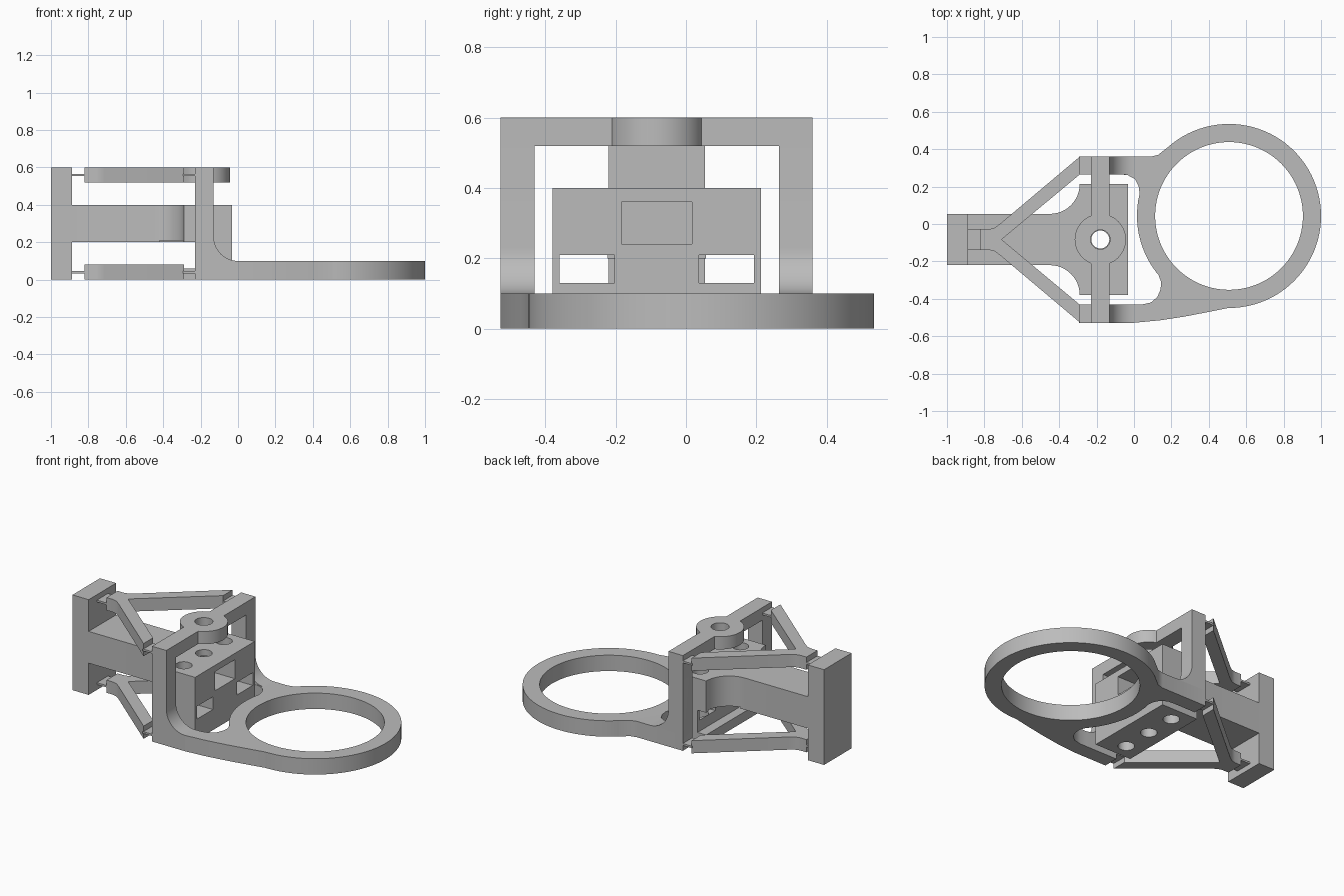
import bpy
import bmesh
from math import cos, sin, pi, radians
from mathutils import Vector

cube = bpy.data.objects.get("Cube")
if cube:
    bpy.data.objects.remove(cube, do_unlink=True)

grey = bpy.data.materials.new("plain_grey")
grey.use_nodes = True
colour = (0.5, 0.5, 0.5, 1)
grey.diffuse_color = colour
grey.node_tree.nodes["Principled BSDF"].inputs["Base Color"].default_value = colour

MID = -0.083      # y of the mechanism's mirror plane
PIVOT = -0.18     # x of the pivot axis


def prism(name, pts, lo, hi, axis="Z"):
    """Extrude an outline: (x, y) along Z, or (x, z) along Y."""
    bm = bmesh.new()
    place = (lambda a, b, h: (a, b, h)) if axis == "Z" else (lambda a, b, h: (a, h, b))
    face = bm.faces.new([bm.verts.new(place(a, b, lo)) for a, b in pts])
    up = Vector(place(0, 0, hi - lo))
    new = bmesh.ops.extrude_face_region(bm, geom=[face])["geom"]
    bmesh.ops.translate(bm, vec=up, verts=[v for v in new if isinstance(v, bmesh.types.BMVert)])
    bmesh.ops.recalc_face_normals(bm, faces=bm.faces)
    mesh = bpy.data.meshes.new(name)
    bm.to_mesh(mesh)
    bm.free()
    mesh.materials.append(grey)
    ob = bpy.data.objects.new(name, mesh)
    bpy.context.collection.objects.link(ob)
    return ob


def box(name, x0, x1, y0, y1, z0, z1):
    return prism(name, [(x0, y0), (x1, y0), (x1, y1), (x0, y1)], z0, z1)


def arc(cx, cy, r, a0, a1, n=12):
    angles = [radians(a0 + (a1 - a0) * i / n) for i in range(n + 1)]
    return [(cx + r * cos(a), cy + r * sin(a)) for a in angles]


def disc(name, x, y, r, z0, z1, n=48):
    return prism(name, arc(x, y, r, 0, 360, n)[:-1], z0, z1)


def combine(base, others, operation):
    """Join or cut with helper solids, then remove the helpers."""
    for other in others:
        other.hide_render = True
        mod = base.modifiers.new("combine", "BOOLEAN")
        mod.operation, mod.solver, mod.object = operation, "EXACT", other
        bpy.context.view_layer.objects.active = base
        bpy.ops.object.modifier_apply(modifier=mod.name)
        bpy.data.objects.remove(other, do_unlink=True)


def smooth(ob):
    bpy.ops.object.select_all(action="DESELECT")
    ob.select_set(True)
    bpy.context.view_layer.objects.active = ob
    bpy.ops.object.shade_smooth_by_angle(angle=radians(30))


def mirrored(half):
    """Close an outline given from one side, across the mirror plane."""
    return [(x, MID + d) for x, d in half] + [(x, MID - d) for x, d in reversed(half) if d]


# Moving frame: ring, two arms, posts with fillets, crossbar and pivot boss
RX, RY = 0.508, 0.043
frame = disc("ring_frame", RX, RY, 0.492, 0, 0.1, 96)
upper_arm = [(-0.23, 0.36), (0.09, 0.36), (0.13, 0.37), (0.18, 0.41), (0.3, 0.2),
             (0.021, 0.12), (0.03, 0.16), (0.025, 0.2), (0.005, 0.24),
             (-0.035, 0.262), (-0.08, 0.265), (-0.23, 0.265)]
lower_arm = [(-0.23, -0.528), (0, -0.528), (0.14, -0.515), (0.27, -0.495), (0.4, -0.47),
             (0.508, -0.448), (0.508, -0.3), (0.13, -0.27), (0.145, -0.31), (0.142, -0.35),
             (0.125, -0.39), (0.09, -0.42), (0.04, -0.431), (-0.23, -0.431)]
post = [(-0.23, 0), (0, 0)] + arc(0, 0.23, 0.13, 270, 180) + [(-0.13, 0.6), (-0.23, 0.6)]
combine(frame, [
    prism("arm_a", upper_arm, 0, 0.1),
    prism("arm_b", lower_arm, 0, 0.1),
    prism("post_a", post, 0.265, 0.36, "Y"),
    prism("post_b", post, -0.528, -0.431, "Y"),
    box("crossbar", -0.23, -0.13, -0.528, 0.36, 0.52, 0.6),
    disc("boss", PIVOT, MID, 0.137, 0.52, 0.6),
], "UNION")
combine(frame, [
    disc("ring_cutter", RX, RY, 0.395, -0.1, 0.2, 96),
    disc("pivot_cutter", PIVOT, MID, 0.052, 0.5, 0.7, 32),
], "DIFFERENCE")
smooth(frame)

# Fixed support: end wall, flared beam and mounting block
support = box("fixed_support", -1, -0.887, MID - 0.137, MID + 0.137, 0, 0.6)
flare = [(-0.9, 0.137)] + arc(-0.45, 0.297, 0.16, 270, 360) + [(-0.033, 0.297)]
combine(support, [
    prism("beam", mirrored(flare), 0.2, 0.4),
    box("lower_block", -0.23, -0.033, MID - 0.297, MID + 0.297, 0, 0.3),
    box("foot", -0.29, -0.033, MID - 0.297, MID + 0.297, 0, 0.06),
], "UNION")
cutters = [box("pocket", -0.25, 0, MID - 0.1, MID + 0.1, 0.24, 0.36)]
for side in (-1, 1):
    y0, y1 = sorted((MID + side * 0.12, MID + side * 0.277))
    cutters.append(box("window", -0.42, 0, y0, y1, 0.13, 0.21))
for offset in (-0.2, 0, 0.2):
    cutters.append(disc("bolt_hole", PIVOT, MID + offset, 0.048, -0.1, 0.5, 32))
combine(support, cutters, "DIFFERENCE")
smooth(support)

# Upper and lower forked links with their thin flexure strips
fork = [(-0.82, 0.055), (-0.775, 0.055), (-0.745, 0.063), (-0.715, 0.085),
        (-0.29, 0.443), (-0.29, 0.348), (-0.708, 0)]
for level, z in (("lower", 0), ("upper", 0.52)):
    smooth(prism(level + "_fork", mirrored(fork), z, z + 0.08))
    strip = (z + 0.034, z + 0.046)
    box(level + "_wall_flexure", -0.89, -0.815, MID - 0.055, MID + 0.055, *strip)
    box(level + "_left_flexure", -0.295, -0.225, 0.265, 0.36, *strip)
    box(level + "_right_flexure", -0.295, -0.225, -0.528, -0.431, *strip)
